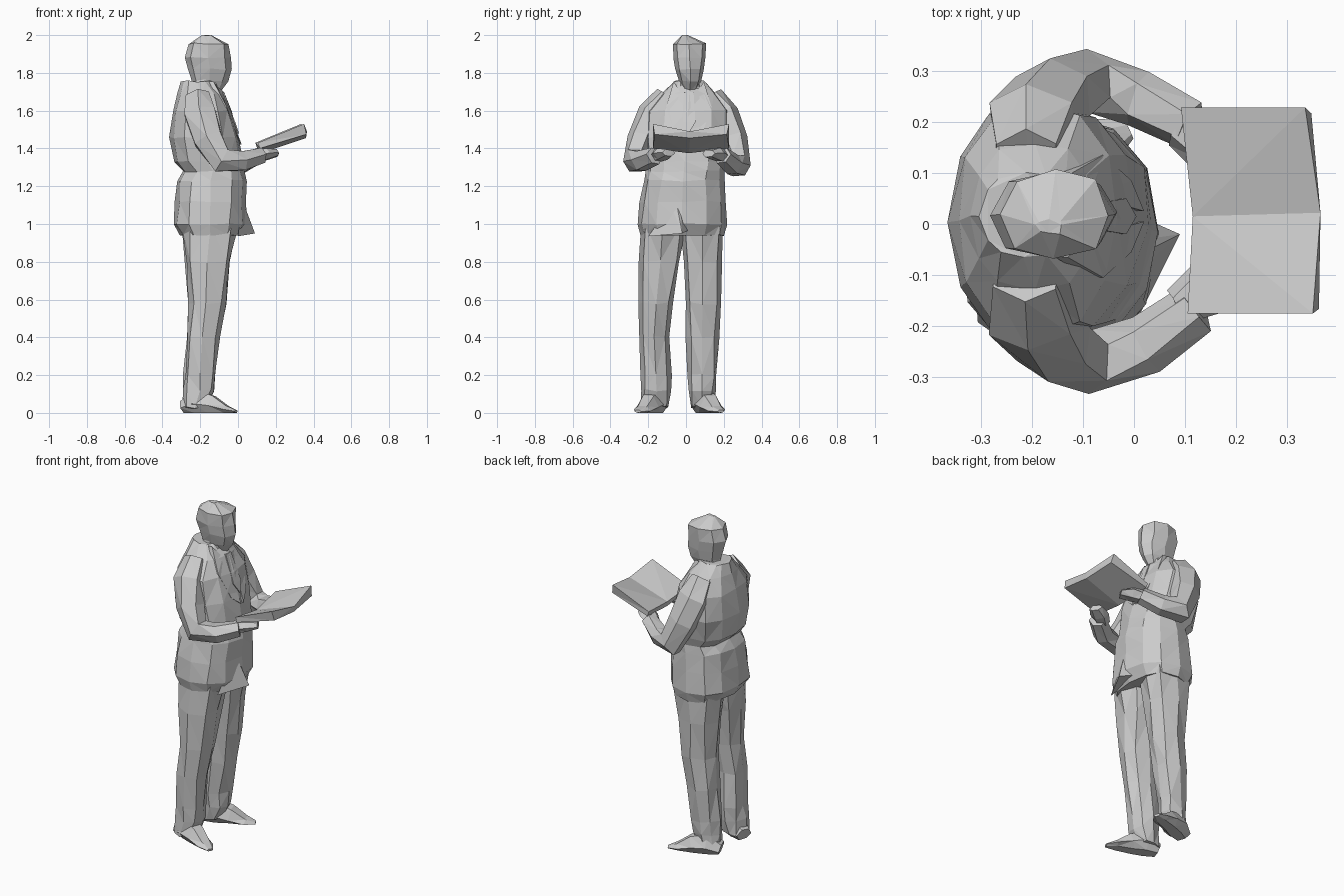
import bpy, bmesh, math, random
from mathutils import Vector

random.seed(4)


def skin(name, rings, jitter=0.0):
    """Bridge equal-sized rings of points into a closed, faceted solid."""
    bm = bmesh.new()
    rows = []
    for ring in rings:
        row = []
        for p in ring:
            p = Vector(p) + Vector([random.uniform(-jitter, jitter) for _ in range(3)])
            p.z = min(max(p.z, 0.0), 2.0)
            row.append(bm.verts.new(p))
        rows.append(row)
    n = len(rows[0])
    for a, b in zip(rows, rows[1:]):
        for i in range(n):
            j = (i + 1) % n
            bm.faces.new((a[i], a[j], b[j], b[i]))
    bm.faces.new(rows[0])
    bm.faces.new(rows[-1])
    bmesh.ops.triangulate(bm, faces=bm.faces[:])
    bmesh.ops.recalc_face_normals(bm, faces=bm.faces[:])
    mesh = bpy.data.meshes.new(name)
    bm.to_mesh(mesh)
    bm.free()
    ob = bpy.data.objects.new(name, mesh)
    bpy.context.collection.objects.link(ob)
    return ob


def rounded(v, p):
    return math.copysign(abs(v) ** p, v)


def stack(name, levels, n=8, p=0.9, jitter=0.005):
    """Horizontal rings: each level is z, x min, x max, y min, y max."""
    rings = []
    for z, x0, x1, y0, y1 in levels:
        ring = []
        for i in range(n):
            a = 2 * math.pi * i / n
            ring.append(((x0 + x1) / 2 + (x1 - x0) / 2 * rounded(math.cos(a), p),
                         (y0 + y1) / 2 + (y1 - y0) / 2 * rounded(math.sin(a), p), z))
        rings.append(ring)
    return skin(name, rings, jitter)


def limb(name, path, n=6, jitter=0.004):
    """Rings along a path: each point is x, y, z, half width, half depth."""
    pts = [Vector(q[:3]) for q in path]
    rings = []
    for k, q in enumerate(path):
        t = (pts[min(k + 1, len(pts) - 1)] - pts[max(k - 1, 0)]).normalized()
        side = Vector((0, 1, 0))
        side = (side - t * side.dot(t)).normalized()
        up = side.cross(t)
        rings.append([pts[k] + side * q[3] * math.cos(2 * math.pi * i / n)
                      + up * q[4] * math.sin(2 * math.pi * i / n) for i in range(n)])
    return skin(name, rings, jitter)


def sheet(name, pts, offset):
    """Flat panel given a thickness by a shifted copy."""
    return skin(name, [pts, [Vector(q) + Vector(offset) for q in pts]])


# Jacket body
stack("jacket", [
    (0.94, -0.31, 0.015, -0.24, 0.20), (1.00, -0.345, 0.045, -0.26, 0.215),
    (1.12, -0.335, 0.045, -0.245, 0.205), (1.23, -0.325, 0.045, -0.225, 0.20),
    (1.28, -0.295, 0.035, -0.215, 0.20), (1.33, -0.34, 0.025, -0.215, 0.21),
    (1.46, -0.365, 0.005, -0.23, 0.24), (1.60, -0.345, -0.035, -0.215, 0.235),
    (1.69, -0.32, -0.075, -0.13, 0.16), (1.755, -0.30, -0.13, -0.065, 0.10)], n=12, p=0.85)

# Open jacket flap at the hem
skin("jacket_flap", [[(0.03, -0.05, 1.11), (0.02, -0.08, 1.10), (0.02, -0.03, 1.10)],
                     [(0.09, -0.02, 0.95), (0.0, -0.20, 0.935), (0.0, 0.02, 0.97)]])

# Head and neck
stack("head", [
    (1.695, -0.18, -0.10, -0.01, 0.05), (1.755, -0.245, -0.055, -0.04, 0.08),
    (1.82, -0.265, -0.036, -0.055, 0.095), (1.88, -0.28, -0.04, -0.07, 0.105),
    (1.955, -0.26, -0.05, -0.07, 0.108), (2.0, -0.19, -0.14, -0.02, 0.01)], jitter=0.004)
stack("neck", [(1.60, -0.26, -0.08, -0.06, 0.10), (1.70, -0.25, -0.09, -0.05, 0.09),
               (1.80, -0.24, -0.10, -0.03, 0.07)])

# Lapels and tie
for label, s in (("left", 1), ("right", -1)):
    y = lambda d: 0.015 + s * d
    sheet(label + "_lapel", [(-0.13, y(0.08), 1.755), (-0.085, y(0.04), 1.69),
                             (0.02, y(0.01), 1.42), (-0.005, y(0.07), 1.47),
                             (-0.06, y(0.12), 1.62)], (-0.025, 0, 0))
sheet("tie", [(-0.075, -0.01, 1.70), (-0.075, 0.04, 1.70), (-0.015, 0.05, 1.54),
              (0.005, 0.015, 1.48), (-0.015, -0.02, 1.54)], (-0.03, 0, 0))

# Arms bent forward, with hands under the book
limb("right_arm", [(-0.21, -0.10, 1.67, 0.07, 0.07), (-0.20, -0.18, 1.58, 0.08, 0.095),
                   (-0.16, -0.235, 1.45, 0.075, 0.085), (-0.085, -0.27, 1.335, 0.065, 0.075),
                   (0.02, -0.235, 1.335, 0.06, 0.058), (0.12, -0.165, 1.36, 0.05, 0.045)])
limb("left_arm", [(-0.21, 0.13, 1.67, 0.07, 0.07), (-0.20, 0.20, 1.58, 0.08, 0.095),
                  (-0.16, 0.25, 1.45, 0.075, 0.085), (-0.09, 0.28, 1.31, 0.06, 0.08),
                  (0.01, 0.245, 1.315, 0.06, 0.058), (0.11, 0.19, 1.36, 0.05, 0.045)])
for label, y0, y1 in (("right_hand", -0.16, -0.09), ("left_hand", 0.19, 0.12)):
    limb(label, [(0.09, y0, 1.36, 0.04, 0.035), (0.14, (y0 + y1) / 2, 1.37, 0.055, 0.035),
                 (0.20, y1, 1.375, 0.04, 0.02)])

# Open book: two thick halves meeting at the spine
for label, y_edge, near, far in (("right", -0.175, 0.105, 0.35), ("left", 0.228, 0.092, 0.335)):
    pages = [(0.115, 0.015, 1.405), (near, y_edge, 1.43), (far, y_edge, 1.53), (0.365, 0.022, 1.49)]
    cover = [(0.12, 0.015, 1.375), (near + 0.01, y_edge, 1.40),
             (far + 0.012, y_edge * 0.95, 1.475), (0.36, 0.022, 1.455)]
    skin("book_half_" + label, [pages, cover])

# Trouser legs
stack("right_leg", [
    (0.03, -0.285, -0.17, -0.235, -0.09), (0.12, -0.29, -0.125, -0.24, -0.085),
    (0.20, -0.285, -0.12, -0.24, -0.08), (0.40, -0.275, -0.10, -0.245, -0.085),
    (0.58, -0.265, -0.065, -0.245, -0.07), (0.80, -0.275, -0.04, -0.245, -0.03),
    (1.00, -0.30, 0.0, -0.235, 0.0)], p=0.8, jitter=0.008)
stack("left_leg", [
    (0.03, -0.29, -0.17, 0.02, 0.145), (0.12, -0.285, -0.13, 0.02, 0.155),
    (0.20, -0.285, -0.125, 0.01, 0.16), (0.40, -0.27, -0.095, 0.0, 0.17),
    (0.58, -0.265, -0.06, 0.005, 0.18), (0.80, -0.275, -0.04, -0.015, 0.195),
    (1.00, -0.30, 0.0, -0.03, 0.20)], p=0.8, jitter=0.008)

# Shoes, toes turned out
for label, y0, s in (("right_shoe", -0.145, -1), ("left_shoe", 0.075, 1)):
    limb(label, [(-0.29, y0, 0.03, 0.05, 0.04), (-0.22, y0 + s * 0.025, 0.05, 0.07, 0.08),
                 (-0.14, y0 + s * 0.055, 0.035, 0.06, 0.065),
                 (-0.06, y0 + s * 0.085, 0.015, 0.05, 0.025),
                 (-0.01, y0 + s * 0.11, 0.008, 0.02, 0.008)], jitter=0.0)
